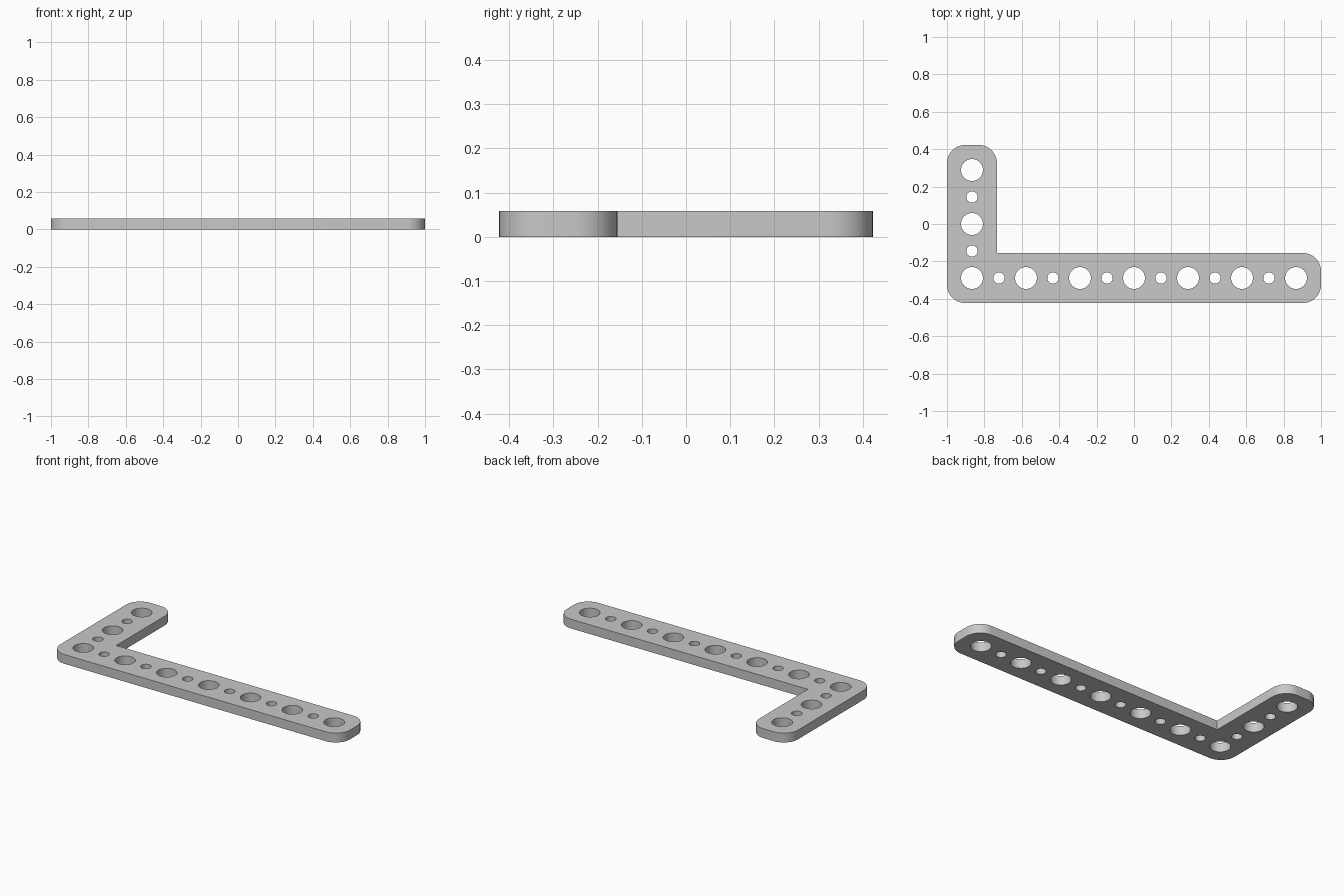
import bpy, bmesh, math

if "Cube" in bpy.data.objects:
    bpy.data.objects.remove(bpy.data.objects["Cube"])

PITCH = 0.2888       # spacing of the large holes
HALF = 0.1337        # half the width of each arm
THICK = 0.058
CORNER = 0.098
BIG, SMALL = 0.0585, 0.030
X0, Y0 = -3 * PITCH, -PITCH   # hole at the elbow

grey = bpy.data.materials.new("grey")
grey.diffuse_color = (0.58, 0.58, 0.58, 1)
grey.use_nodes = True
grey.node_tree.nodes["Principled BSDF"].inputs["Base Color"].default_value = grey.diffuse_color


def arc(cx, cy, r, start, sweep, steps):
    return [(cx + r * math.cos(math.radians(start + sweep * i / steps)),
             cy + r * math.sin(math.radians(start + sweep * i / steps)))
            for i in range(steps + 1)]


def add_loop(curve, points):
    s = curve.splines.new('POLY')
    s.points.add(len(points) - 1)
    for p, (x, y) in zip(s.points, points):
        p.co = (x, y, 0, 1)
    s.use_cyclic_u = True


# L-shaped outline: rounded outer corners, sharp inner corner
left, right = X0 - HALF, -X0 + HALF
bottom, top = Y0 - HALF, -Y0 + HALF
inner_x, inner_y = X0 + HALF, Y0 + HALF
c = CORNER
outline = (arc(left + c, bottom + c, c, 180, 90, 12)
           + arc(right - c, bottom + c, c, 270, 90, 12)
           + arc(right - c, inner_y - c, c, 0, 90, 12)
           + [(inner_x, inner_y)]
           + arc(inner_x - c, top - c, c, 0, 90, 12)
           + arc(left + c, top - c, c, 90, 90, 12))

curve = bpy.data.curves.new("bracket_profile", 'CURVE')
curve.dimensions = '2D'
curve.fill_mode = 'BOTH'
curve.extrude = THICK / 2
add_loop(curve, outline)

# Alternating large and small holes along both arms
centres = [(X0 + i * PITCH / 2, Y0, i) for i in range(13)]
centres += [(X0, Y0 + i * PITCH / 2, i) for i in range(1, 5)]
for x, y, i in centres:
    add_loop(curve, arc(x, y, SMALL if i % 2 else BIG, 0, 360, 40)[:-1])

# Convert the profile to a clean solid plate
bracket = bpy.data.objects.new("angle_bracket", curve)
bpy.context.collection.objects.link(bracket)
bracket.location.z = THICK / 2
bpy.context.view_layer.objects.active = bracket
bracket.select_set(True)
bpy.ops.object.convert(target='MESH')
bracket = bpy.context.view_layer.objects.active
bracket.name = "angle_bracket"

bm = bmesh.new()
bm.from_mesh(bracket.data)
bmesh.ops.remove_doubles(bm, verts=bm.verts, dist=0.0002)
bmesh.ops.recalc_face_normals(bm, faces=bm.faces)
bm.to_mesh(bracket.data)
bm.free()
bracket.data.materials.clear()
bracket.data.materials.append(grey)
bpy.ops.object.shade_smooth_by_angle(angle=math.radians(30))
